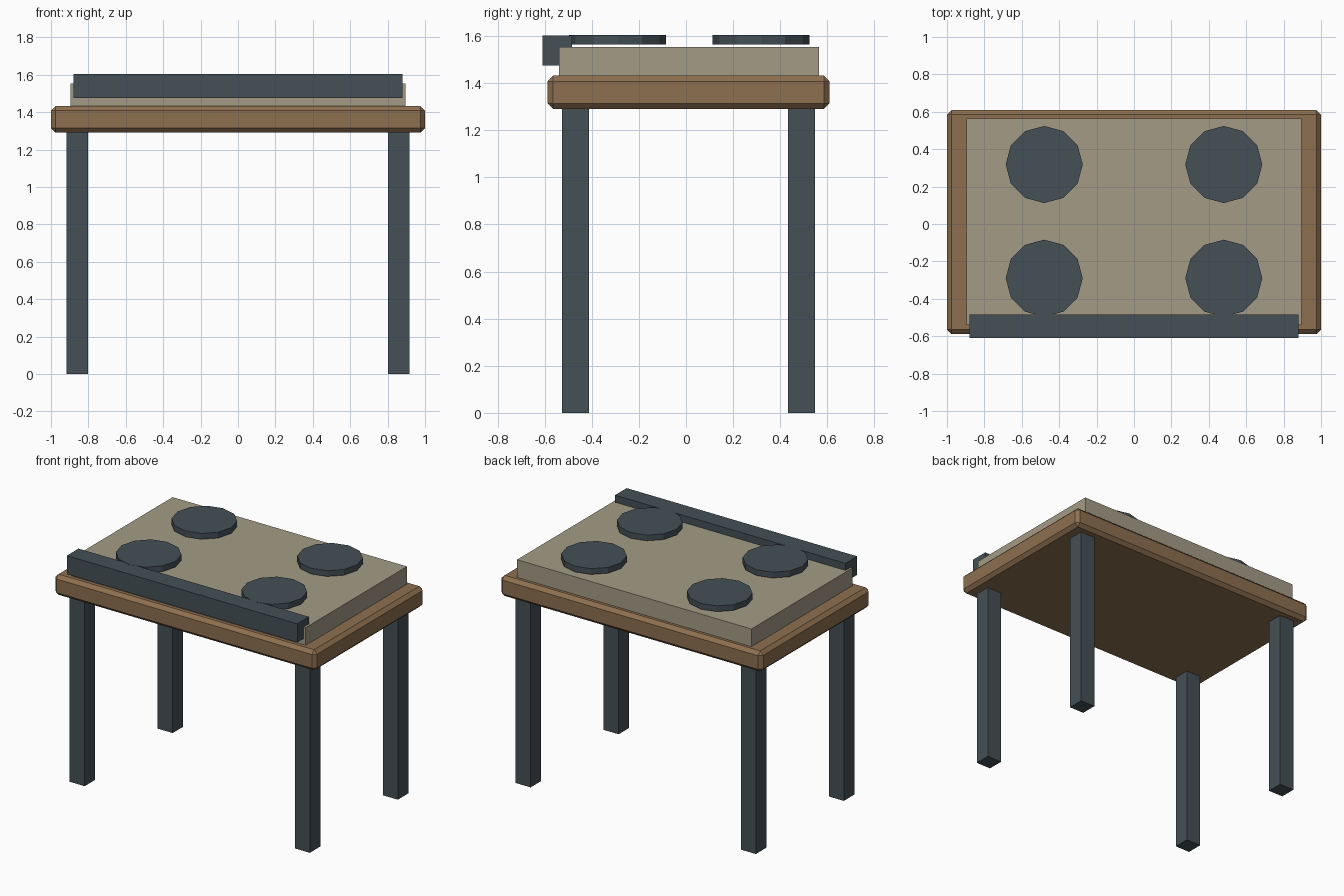
import bpy, math

if "Cube" in bpy.data.objects:
    bpy.data.objects.remove(bpy.data.objects["Cube"])


def material(name, rgb):
    m = bpy.data.materials.new(name)
    m.diffuse_color = (*rgb, 1)
    m.use_nodes = True
    m.node_tree.nodes["Principled BSDF"].inputs["Base Color"].default_value = m.diffuse_color
    return m


WOOD = material("wood", (0.27, 0.16, 0.08))
STONE = material("beige enamel", (0.37, 0.33, 0.24))
IRON = material("dark metal", (0.057, 0.08, 0.093))


def box(name, lo, hi, mat, bevel=0):
    centre = [(a + b) / 2 for a, b in zip(lo, hi)]
    bpy.ops.mesh.primitive_cube_add(size=1, location=centre)
    o = bpy.context.object
    o.name = name
    o.scale = [b - a for a, b in zip(lo, hi)]
    bpy.ops.object.transform_apply(location=False, rotation=False, scale=True)
    o.data.materials.append(mat)
    if bevel:
        mod = o.modifiers.new("chamfer", "BEVEL")
        mod.width = bevel
        mod.segments = 1
    return o


# Chamfered table top, hob slab and front control rail
box("table_top", (-1, -0.588, 1.29), (1, 0.609, 1.432), WOOD, 0.024)
box("hob_slab", (-0.895, -0.54, 1.43), (0.895, 0.565, 1.554), STONE)
box("front_rail", (-0.88, -0.61, 1.475), (0.88, -0.483, 1.603), IRON)

for sx, side in ((-1, "left"), (1, "right")):
    # Square legs
    for y, end in ((-0.469, "front"), (0.491, "back")):
        x = sx * 0.86
        box(f"{end}_{side}_leg", (x - 0.057, y - 0.057, 0),
            (x + 0.057, y + 0.057, 1.295), IRON)

    # Twelve-sided burners, hovering just above the slab
    for y, end in ((-0.29, "front"), (0.318, "back")):
        bpy.ops.mesh.primitive_cylinder_add(
            vertices=12, radius=0.206, depth=0.04,
            location=(sx * 0.48, y, 1.584))
        burner = bpy.context.object
        burner.name = f"{end}_{side}_burner"
        burner.data.materials.append(IRON)
